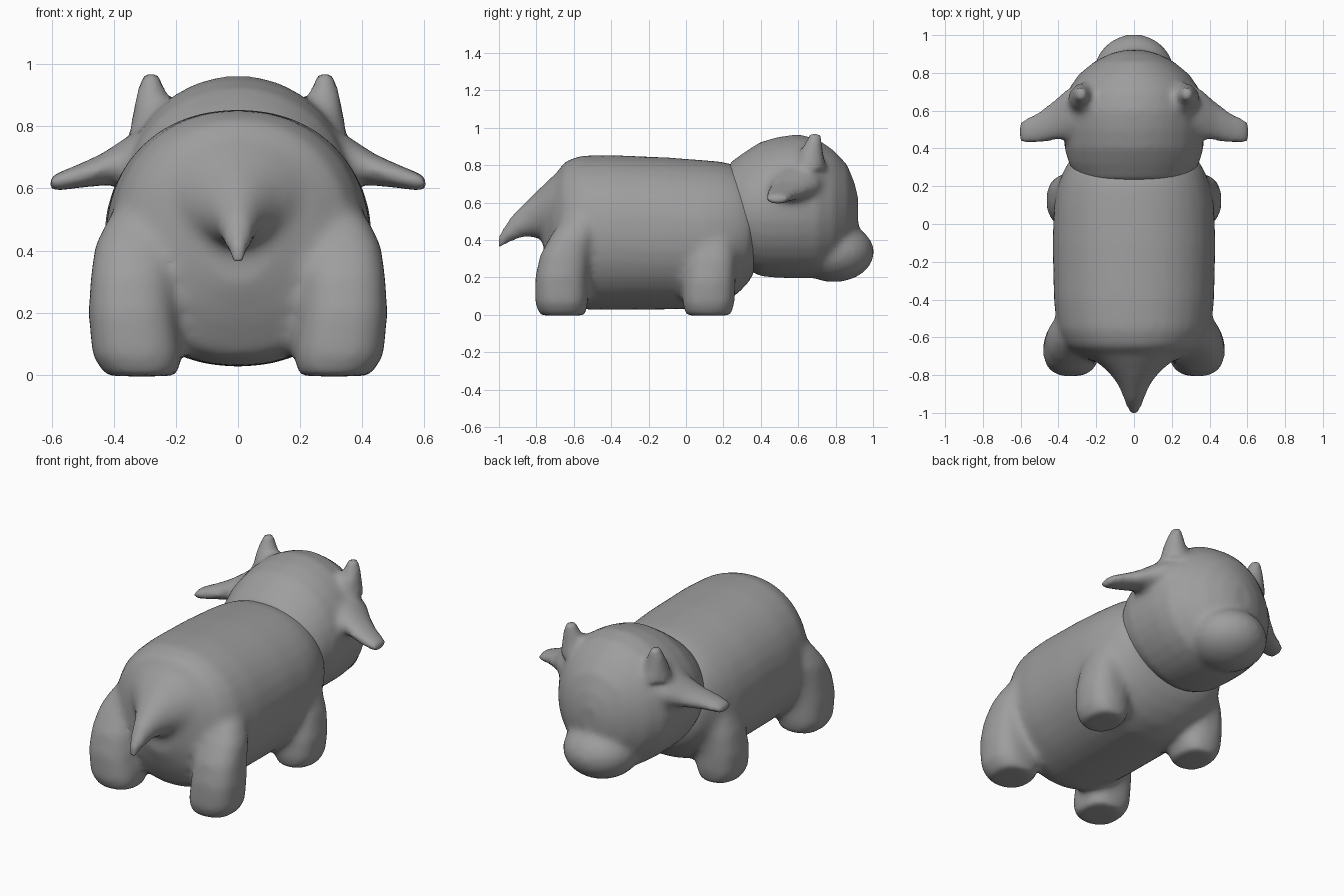
import bpy, bmesh, math
from mathutils import Vector

if "Cube" in bpy.data.objects:
    bpy.data.objects.remove(bpy.data.objects["Cube"])

grey = bpy.data.materials.new("matte grey")
grey.use_nodes = True
colour = (0.34, 0.34, 0.34, 1)
grey.diffuse_color = colour
grey.node_tree.nodes["Principled BSDF"].inputs["Base Color"].default_value = colour


def loft(bm, axis, sections, power=2.0, sides=32, mirror=False):
    """Closed skin through superellipse sections (x, y, z, half_a, half_b)."""
    a, b = {"x": (1, 2), "y": (0, 2), "z": (0, 1)}[axis]
    for flip in ((1, -1) if mirror else (1,)):
        rings = []
        for x, y, z, ra, rb in sections:
            ring = []
            for i in range(sides):
                t = math.tau * i / sides
                c, s = math.cos(t), math.sin(t)
                p = Vector((x, y, z))
                p[a] += ra * math.copysign(abs(c) ** (2 / power), c)
                p[b] += rb * math.copysign(abs(s) ** (2 / power), s)
                p.x *= flip
                ring.append(bm.verts.new(p))
            rings.append(ring)
        faces = [bm.faces.new(rings[0]), bm.faces.new(rings[-1])]
        for r, q in zip(rings, rings[1:]):
            for i in range(sides):
                j = (i + 1) % sides
                faces.append(bm.faces.new((r[i], r[j], q[j], q[i])))
        bmesh.ops.recalc_face_normals(bm, faces=faces)


def ball(bm, centre, radii):
    made = bmesh.ops.create_uvsphere(bm, u_segments=32, v_segments=20, radius=1)
    for v in made["verts"]:
        v.co = Vector(centre) + Vector([v.co[i] * radii[i] for i in range(3)])


def blended(name, bm, rounds):
    """Fuse the overlapping parts into one soft skin."""
    mesh = bpy.data.meshes.new(name)
    bm.to_mesh(mesh)
    bm.free()
    ob = bpy.data.objects.new(name, mesh)
    bpy.context.collection.objects.link(ob)
    mesh.materials.append(grey)
    fuse = ob.modifiers.new("fuse", "REMESH")
    fuse.mode = "VOXEL"
    fuse.voxel_size = 0.02
    fuse.use_smooth_shade = True
    soft = ob.modifiers.new("soften", "SMOOTH")
    soft.factor = 0.5
    soft.iterations = rounds


# Torso
bm = bmesh.new()
torso = [(-.76, .46, .12, .17), (-.71, .45, .26, .28), (-.65, .44, .36, .38),
         (-.56, .44, .405, .412), (-.4, .44, .425, .415), (-.1, .435, .432, .407),
         (.1, .43, .425, .397), (.2, .44, .405, .378), (.28, .455, .375, .34),
         (.34, .46, .34, .28), (.37, .46, .28, .22)]
loft(bm, "y", [(0, *s) for s in torso], 2.15)
# Tail
tail = [(-.64, .59, .30, .2), (-.71, .57, .22, .175), (-.79, .54, .13, .13),
        (-.86, .51, .08, .092), (-.94, .455, .052, .068), (-1.005, .385, .032, .037)]
loft(bm, "y", [(0, *s) for s in tail])
# Rear legs, then front legs
loft(bm, "z", [(.31, -.66, -.005, .115, .12), (.325, -.665, .06, .145, .142),
               (.34, -.665, .2, .142, .142), (.34, -.645, .32, .135, .135),
               (.335, -.605, .42, .125, .12), (.32, -.57, .5, .10, .10),
               (.30, -.54, .57, .06, .06)], 2.5, mirror=True)
loft(bm, "z", [(.32, .12, -.005, .10, .12), (.325, .12, .06, .13, .14),
               (.335, .125, .18, .13, .14), (.325, .14, .30, .125, .13),
               (.31, .15, .40, .11, .11), (.29, .16, .5, .08, .08)], 2.5, mirror=True)
blended("body_with_legs_and_tail", bm, 14)

# Head and muzzle
bm = bmesh.new()
head = [(.23, .57, .29, .24), (.32, .56, .345, .315), (.4, .565, .368, .36),
        (.5, .575, .375, .378), (.6, .58, .375, .385), (.7, .57, .355, .372),
        (.79, .56, .295, .32), (.86, .555, .21, .25), (.9, .55, .13, .16),
        (.92, .55, .06, .08)]
loft(bm, "y", [(0, *s) for s in head])
ball(bm, (0, .79, .335), (.215, .215, .16))
# Ears
loft(bm, "x", [(.28, .60, .70, .15, .11), (.36, .58, .69, .13, .075),
               (.44, .54, .66, .10, .052), (.52, .505, .638, .08, .038),
               (.58, .49, .622, .068, .03), (.608, .485, .615, .05, .02)], mirror=True)
# Horns
loft(bm, "z", [(.26, .66, .78, .09, .09), (.275, .67, .87, .06, .065),
               (.28, .685, .93, .042, .042), (.28, .69, .975, .026, .03)], mirror=True)
blended("head_with_ears_and_horns", bm, 6)
